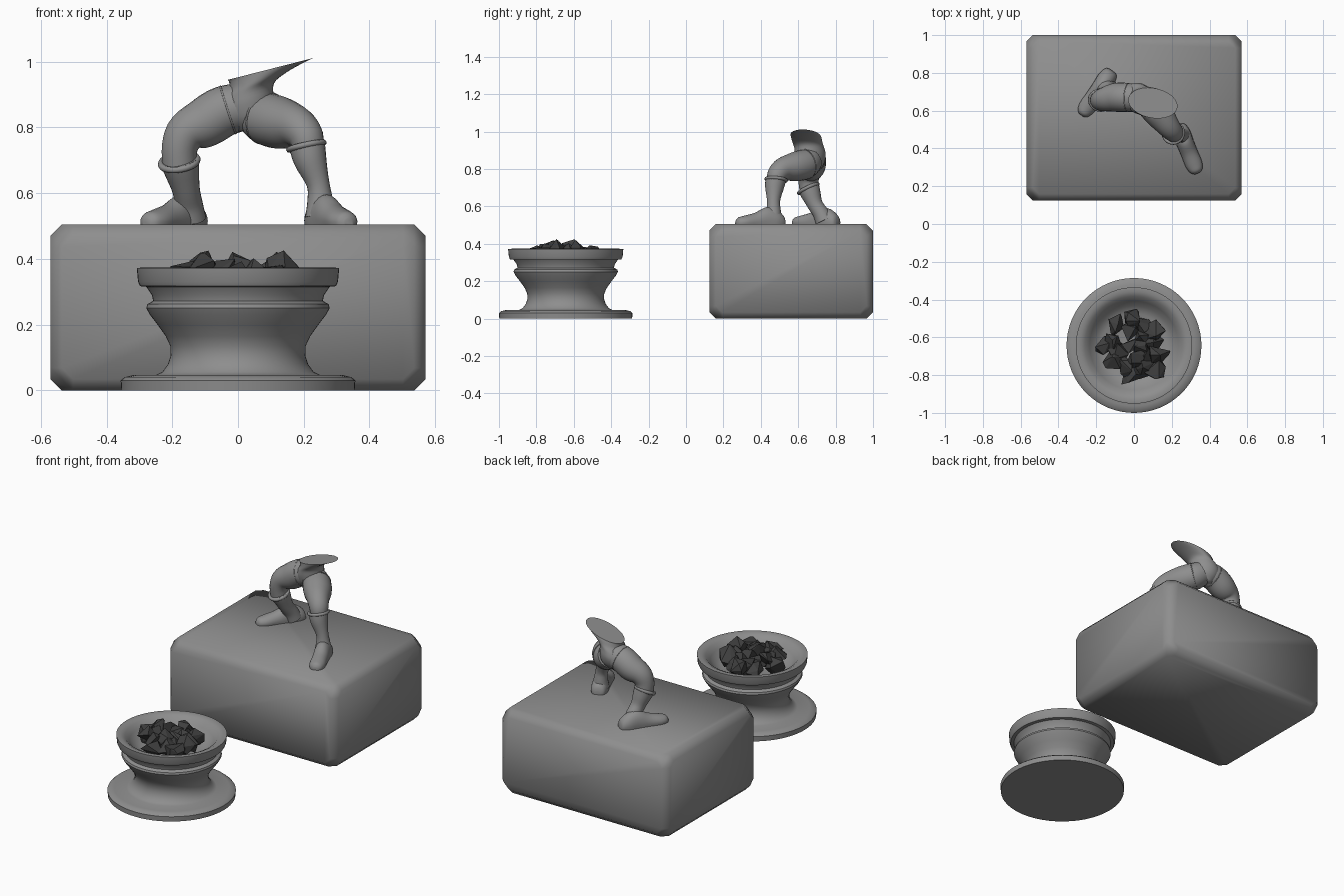
import bpy, bmesh, math, random
from itertools import permutations, product
from mathutils import Vector

if "Cube" in bpy.data.objects:
    bpy.data.objects.remove(bpy.data.objects["Cube"])

GROUND = 0.505  # top of the plinth


def grey(name, v):
    m = bpy.data.materials.new(name)
    m.diffuse_color = (v, v, v, 1)
    m.use_nodes = True
    m.node_tree.nodes["Principled BSDF"].inputs["Base Color"].default_value = m.diffuse_color
    return m


STONE, COAL = grey("stone", 0.27), grey("coal", 0.05)


def finish(name, bm, angle=None, mat=STONE):
    bmesh.ops.recalc_face_normals(bm, faces=bm.faces)
    me = bpy.data.meshes.new(name)
    bm.to_mesh(me)
    bm.free()
    me.materials.append(mat)
    ob = bpy.data.objects.new(name, me)
    bpy.context.collection.objects.link(ob)
    if angle:
        bpy.ops.object.select_all(action='DESELECT')
        ob.select_set(True)
        bpy.context.view_layer.objects.active = ob
        bpy.ops.object.shade_smooth_by_angle(angle=math.radians(angle))
    return ob


def hull(bm):
    res = bmesh.ops.convex_hull(bm, input=bm.verts)
    inside = {g for g in res["geom_interior"] + res["geom_unused"]
              if isinstance(g, bmesh.types.BMVert)}
    bmesh.ops.delete(bm, geom=list(inside), context='VERTS')


def spline(rows, steps=4):
    """Catmull-Rom through rows of numbers."""
    out = []
    for i in range(len(rows) - 1):
        p = [Vector(rows[min(max(i + k, 0), len(rows) - 1)]) for k in (-1, 0, 1, 2)]
        for s in range(steps):
            t = s / steps
            out.append(0.5 * (2 * p[1] + (p[2] - p[0]) * t
                       + (2 * p[0] - 5 * p[1] + 4 * p[2] - p[3]) * t * t
                       + (3 * p[1] - p[0] - 3 * p[2] + p[3]) * t ** 3))
    return out + [Vector(rows[-1])]


def skin(name, rings, angle=50):
    """Bridge rings of points and cap both ends."""
    bm = bmesh.new()
    vs = [[bm.verts.new(p) for p in r] for r in rings]
    n = len(vs[0])
    for a, b in zip(vs, vs[1:]):
        for i in range(n):
            bm.faces.new((a[i], a[(i + 1) % n], b[(i + 1) % n], b[i]))
    bm.faces.new(vs[0])
    bm.faces.new(vs[-1])
    return finish(name, bm, angle)


def ellipse(c, u, v, a, b, n=24):
    return [c + u * a * math.cos(2 * math.pi * i / n) + v * b * math.sin(2 * math.pi * i / n)
            for i in range(n)]


def limb(name, rows):
    """Round tube along x, y, z, radius rows, flattened on the plinth."""
    pts = spline(rows)
    rings = []
    u = Vector((0, 1, 0))
    for i, p in enumerate(pts):
        t = (pts[min(i + 1, len(pts) - 1)].to_3d() - pts[max(i - 1, 0)].to_3d()).normalized()
        u = (u - t * u.dot(t)).normalized()
        ring = ellipse(p.to_3d(), u, t.cross(u), p[3], p[3])
        for q in ring:
            q.z = max(q.z, GROUND)
        rings.append(ring)
    return skin(name, rings)


def foot(name, heel, toe, rows):
    """Sole-flat shoe: rows are fraction along, half width, height."""
    heel, toe = Vector((*heel, GROUND)), Vector((*toe, GROUND))
    d = (toe - heel).normalized()
    side, up = Vector((-d.y, d.x, 0)), Vector((0, 0, 1))
    rings = []
    for f, w, h in spline(rows):
        ring = ellipse(heel.lerp(toe, f) + up * h * 0.2, side, up, w, h * 0.8)
        for q in ring:
            q.z = max(q.z, GROUND)
        rings.append(ring)
    return skin(name, rings)


def band(name, c, axis, R, r):
    """Rolled ring around a limb."""
    rot = Vector(axis).to_track_quat('Z', 'Y')
    bm = bmesh.new()
    n, m = 28, 8
    g = [[bm.verts.new(Vector(c) + rot @ Vector((
        (R + r * math.cos(2 * math.pi * j / m)) * math.cos(2 * math.pi * i / n),
        (R + r * math.cos(2 * math.pi * j / m)) * math.sin(2 * math.pi * i / n),
        r * math.sin(2 * math.pi * j / m)))) for j in range(m)] for i in range(n)]
    for i in range(n):
        for j in range(m):
            k, l = (i + 1) % n, (j + 1) % m
            bm.faces.new((g[i][j], g[k][j], g[k][l], g[i][l]))
    return finish(name, bm, 60)


# Plinth block: chamfered edges with the eight corners cut back further
bm = bmesh.new()
half = Vector((0.57, 0.4375, GROUND / 2))
for sign in product((-1, 1), repeat=3):
    for inset in permutations((0, 0.034, 0.068)):
        bm.verts.new([s * (h - i) + c for s, h, i, c in
                      zip(sign, half, inset, (0, 0.5625, GROUND / 2))])
hull(bm)
finish("plinth", bm, 80)

# Turned brazier bowl
BOWL = Vector((0, -0.643, 0))
profile = [(0.355, 0), (0.357, 0.03), (0.345, 0.04), (0.32, 0.046), (0.25, 0.046), (0.23, 0.056),
           (0.213, 0.08), (0.205, 0.105), (0.206, 0.135), (0.22, 0.165), (0.245, 0.2),
           (0.268, 0.23), (0.279, 0.25), (0.276, 0.262), (0.258, 0.272), (0.262, 0.29),
           (0.279, 0.315), (0.298, 0.317), (0.304, 0.33), (0.308, 0.372), (0.285, 0.374),
           (0.26, 0.362), (0.235, 0.335), (0.21, 0.302), (0.17, 0.28), (0.02, 0.272)]
X, Y, Z = Vector((1, 0, 0)), Vector((0, 1, 0)), Vector((0, 0, 1))
skin("brazier_bowl", [ellipse(BOWL + Z * z, X, Y, r, r, 64) for r, z in profile], 40)

# Faceted coals heaped in the bowl
random.seed(7)
for i in range(20):
    rad = 0.165 * math.sqrt((i + 0.5) / 20)
    ang = i * 2.4
    c = BOWL + Vector((rad * math.cos(ang), rad * math.sin(ang) - 0.015,
                       random.uniform(0.32, 0.365)))
    bm = bmesh.new()
    for k in range(12):
        d = Vector((random.gauss(0, 1), random.gauss(0, 1), random.gauss(0, 1))).normalized()
        bm.verts.new(c + d * random.uniform(0.05, 0.07))
    hull(bm)
    finish(f"coal_{i + 1}", bm, mat=COAL)

# Bent legs
limb("back_thigh", [(0.03, 0.665, 0.865, 0.07), (-0.04, 0.67, 0.85, 0.077),
                    (-0.10, 0.67, 0.815, 0.076), (-0.155, 0.66, 0.785, 0.064),
                    (-0.177, 0.655, 0.74, 0.055), (-0.178, 0.66, 0.68, 0.052)])
limb("front_thigh", [(0.05, 0.665, 0.85, 0.07), (0.09, 0.635, 0.825, 0.08),
                     (0.135, 0.58, 0.812, 0.078), (0.18, 0.52, 0.80, 0.062),
                     (0.208, 0.487, 0.768, 0.053), (0.213, 0.48, 0.72, 0.044)])

# Boot shafts
limb("back_boot", [(-0.178, 0.655, 0.70, 0.059), (-0.170, 0.668, 0.665, 0.053),
                   (-0.158, 0.69, 0.61, 0.042), (-0.15, 0.72, 0.565, 0.043),
                   (-0.147, 0.74, 0.525, 0.05)])
limb("front_boot", [(0.21, 0.48, 0.745, 0.055), (0.22, 0.473, 0.70, 0.05),
                    (0.243, 0.468, 0.63, 0.035), (0.25, 0.468, 0.58, 0.039),
                    (0.254, 0.465, 0.53, 0.05)])

# Boot feet
shoe = [(0, 0.018, 0.02), (0.04, 0.037, 0.05), (0.18, 0.048, 0.08), (0.38, 0.046, 0.09),
        (0.6, 0.045, 0.062), (0.82, 0.045, 0.046), (0.95, 0.033, 0.036), (1, 0.014, 0.018)]
foot("back_foot", (-0.116, 0.812), (-0.278, 0.575), shoe)
foot("front_foot", (0.232, 0.525), (0.337, 0.268), shoe)

# Rolled boot cuffs
band("back_cuff", (-0.179, 0.654, 0.695), (-0.15, -0.42, 0.9), 0.056, 0.010)
band("front_cuff", (0.208, 0.482, 0.743), (-0.2, 0.08, 0.97), 0.054, 0.009)

# Pelvis and waist, ending in a flat slanted cut
rows = [(0.03, 0.665, 0.79, 0.035, 0.04, 0.1), (0.03, 0.665, 0.825, 0.07, 0.07, 0.12),
        (0.026, 0.665, 0.87, 0.084, 0.082, 0.2), (0.032, 0.66, 0.91, 0.082, 0.08, 0.3),
        (0.06, 0.65, 0.94, 0.092, 0.08, 0.3), (0.09, 0.643, 0.968, 0.122, 0.081, 0.27),
        (0.1, 0.64, 0.978, 0.136, 0.08, 0.25)]
rings = []
for s in spline(rows):
    tilt = Vector((math.cos(s[5]), -0.12, math.sin(s[5]))).normalized()
    rings.append(ellipse(Vector(s[:3]), tilt, Y, s[3], s[4], 28))
skin("hips_and_waist", rings)

# Leg hems of the briefs
band("back_hem", (-0.03, 0.67, 0.853), (-0.92, 0.02, -0.3), 0.075, 0.003)
band("front_hem", (0.085, 0.64, 0.828), (0.65, -0.72, -0.2), 0.079, 0.003)
